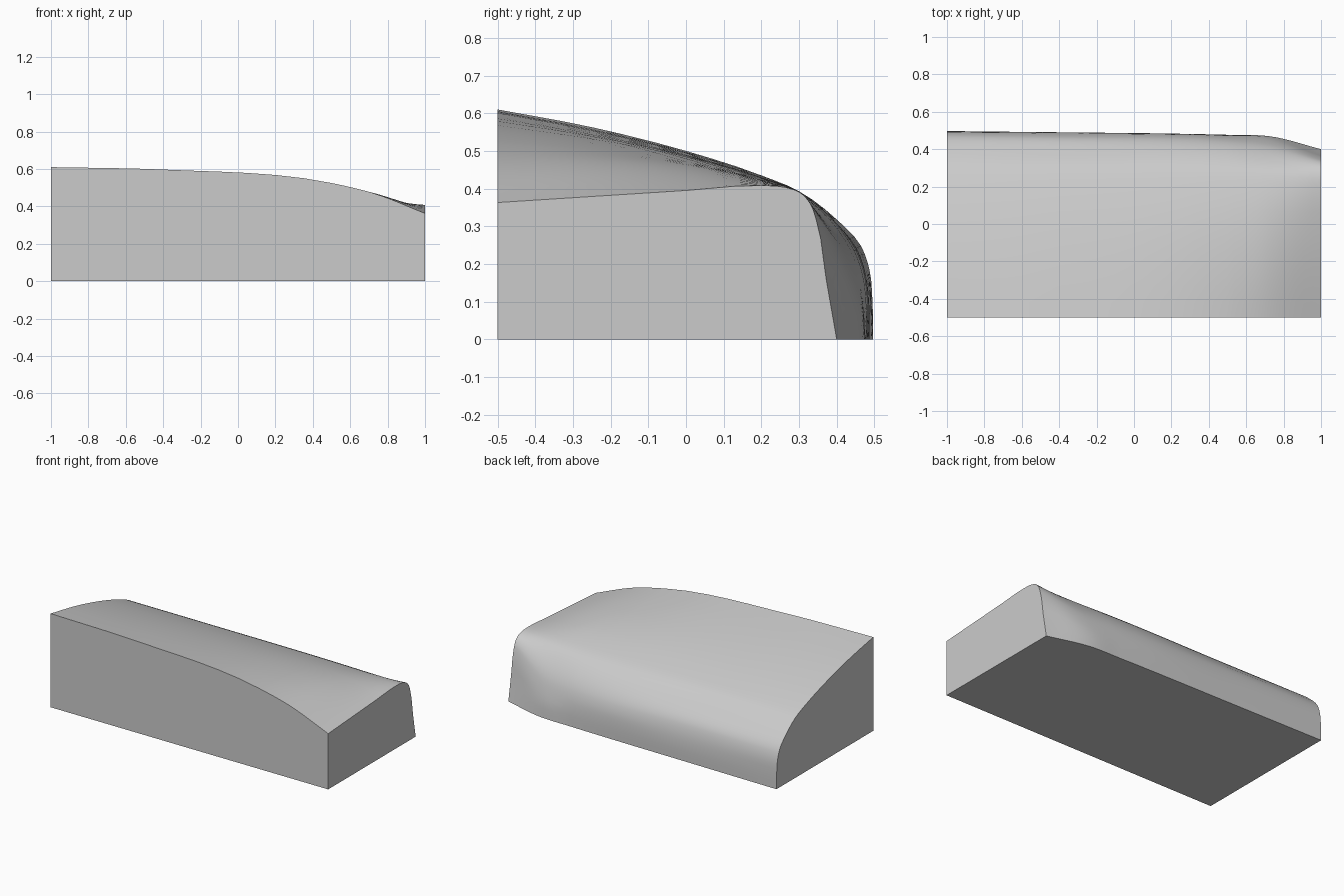
import bpy, bmesh, math
from mathutils import Vector

if "Cube" in bpy.data.objects:
    bpy.data.objects.remove(bpy.data.objects["Cube"])

# Cross-sections along x: top front edge -> over the crown -> foot of the back
SECTIONS = {
    -1.0: [(-.5, .61), (-.25, .563), (0, .5), (.2, .435), (.3, .393),
           (.4, .318), (.465, .247), (.487, .185), (.495, .1), (.497, 0)],
    -0.4: [(-.5, .597), (-.25, .551), (0, .493), (.2, .432), (.3, .392),
           (.395, .312), (.455, .245), (.478, .18), (.489, .1), (.49, 0)],
    0.5: [(-.5, .525), (-.25, .505), (0, .472), (.2, .425), (.3, .388),
          (.38, .32), (.435, .24), (.46, .17), (.472, .1), (.477, 0)],
    0.72: [(-.5, .472), (-.25, .472), (0, .456), (.2, .421), (.29, .39),
           (.36, .325), (.41, .25), (.44, .17), (.46, .09), (.47, 0)],
    1.0: [(-.5, .363), (-.25, .379), (0, .395), (.2, .408), (.26, .404),
          (.305, .388), (.33, .36), (.345, .32), (.372, .16), (.4, 0)],
}


def smooth_path(pts, steps):
    """Hermite curve through the points, spaced by chord length."""
    d = [(b - a).length for a, b in zip(pts, pts[1:])]
    slope = [(b - a) / h for a, b, h in zip(pts, pts[1:], d)]
    tan = [slope[0]]
    for i in range(1, len(d)):
        tan.append((slope[i - 1] * d[i] + slope[i] * d[i - 1]) / (d[i - 1] + d[i]))
    tan.append(slope[-1])
    out = []
    for i, h in enumerate(d):
        for k in range(steps):
            t = k / steps
            out.append(pts[i] * (2*t**3 - 3*t**2 + 1) + tan[i] * h * (t**3 - 2*t**2 + t)
                       + pts[i + 1] * (3*t**2 - 2*t**3) + tan[i + 1] * h * (t**3 - t**2))
    return out + [pts[-1].copy()]


# Smooth each section, then loft lengthwise
rings = [smooth_path([Vector((x, y, z)) for y, z in prof], 3)
         for x, prof in SECTIONS.items()]
columns = [smooth_path(list(col), 6) for col in zip(*rings)]
loft = list(zip(*columns))

bm = bmesh.new()
grid = []
for ring in loft:
    foot = Vector((ring[0].x, -.5, 0))
    grid.append([bm.verts.new(p) for p in (*ring, foot)])

# Crown and back are smooth; front and underside are flat
n = len(grid[0])
for a, b in zip(grid, grid[1:]):
    for j in range(n):
        k = (j + 1) % n
        face = bm.faces.new((a[j], b[j], b[k], a[k]))
        face.smooth = j < n - 2
# End caps
bm.faces.new(grid[0])
bm.faces.new(grid[-1][::-1])
bmesh.ops.recalc_face_normals(bm, faces=bm.faces)

mesh = bpy.data.meshes.new("wedge_body")
bm.to_mesh(mesh)
bm.free()
body = bpy.data.objects.new("wedge_body", mesh)
bpy.context.collection.objects.link(body)
bpy.context.view_layer.objects.active = body
body.select_set(True)
bpy.ops.object.shade_smooth_by_angle(angle=math.radians(30))
